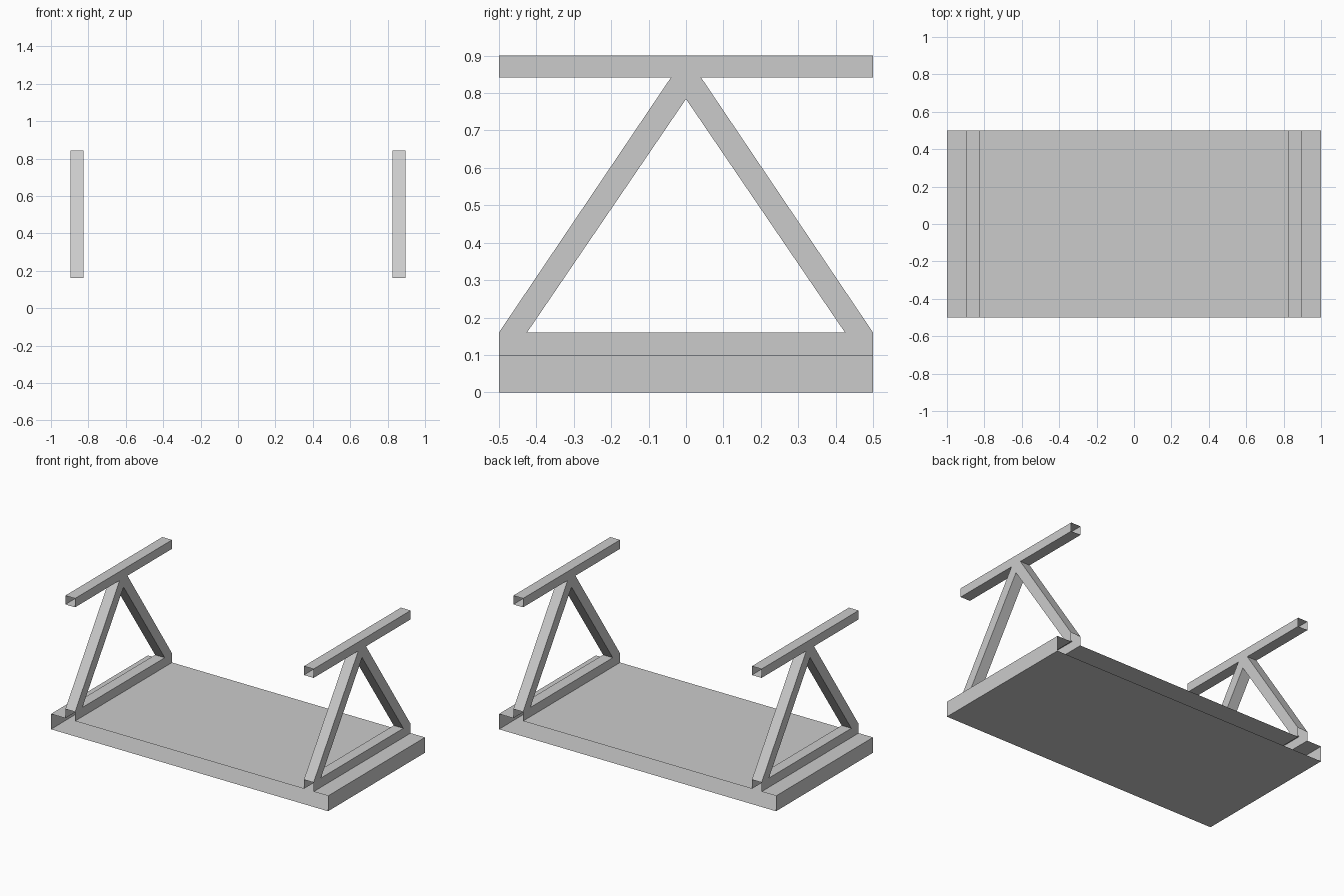
import bpy, bmesh
from mathutils import Vector

if "Cube" in bpy.data.objects:
    bpy.data.objects.remove(bpy.data.objects["Cube"])

X1, X2 = 0.826, 0.896          # inner and outer side of each trestle
D = 0.5                        # half depth
DECK, BASE, BAR, TOP = 0.1, 0.16, 0.842, 0.9


def face(bm, pts, out):
    """Add a face whose normal points along 'out'."""
    f = bm.faces.new([bm.verts.new(p) for p in pts])
    f.normal_update()
    if f.normal.dot(Vector(out)) < 0:
        f.normal_flip()


def finish(name, bm, mirror=False):
    bmesh.ops.remove_doubles(bm, verts=bm.verts, dist=1e-4)
    me = bpy.data.meshes.new(name)
    bm.to_mesh(me)
    bm.free()
    ob = bpy.data.objects.new(name, me)
    bpy.context.collection.objects.link(ob)
    if mirror:
        ob.modifiers.new("mirror", 'MIRROR').use_axis[0] = True
    return ob


def slab(bm, xa, xb, z, up):
    face(bm, [(xa, -D, z), (xb, -D, z), (xb, D, z), (xa, D, z)], (0, 0, up))


# Deck: hollow, open at front and back, slotted under the trestles
bm = bmesh.new()
slab(bm, -1, 1, 0, -1)
for xa, xb in [(-1, -X2), (-X1, X1), (X2, 1)]:
    slab(bm, xa, xb, DECK, 1)
for s in (-1, 1):
    face(bm, [(s, -D, 0), (s, D, 0), (s, D, DECK), (s, -D, DECK)], (s, 0, 0))
finish("deck", bm)

# Trestle: triangular frame with a top bar, open at the bar ends
bm = bmesh.new()


def strip(a, b, out):
    face(bm, [(X1, *a), (X2, *a), (X2, *b), (X1, *b)], (0, *out))


base = [(-D, DECK), (D, DECK), (D, BASE), (0.425, BASE), (-0.425, BASE), (-D, BASE)]
bar = [(-D, BAR), (-0.04, BAR), (0, BAR), (0.04, BAR), (D, BAR), (D, TOP), (-D, TOP)]
leg = [(0.425, BASE), (D, BASE), (0.04, BAR), (0, BAR), (0, 0.784)]
leg2 = [(-y, z) for y, z in leg]

# flat side walls
for x, n in ((X1, -1), (X2, 1)):
    for poly in (base, bar, leg, leg2):
        face(bm, [(x, y, z) for y, z in poly], (n, 0, 0))

# top of base rail, top of bar, then legs and bar underside on each side
strip((-0.425, BASE), (0.425, BASE), (0, 1))
strip((-D, TOP), (D, TOP), (0, 1))
for s in (-1, 1):
    strip((s * D, BASE), (s * 0.04, BAR), (s, 0.6))
    strip((s * 0.425, BASE), (0, 0.784), (-s, -0.6))
    strip((s * 0.04, BAR), (s * D, BAR), (0, -1))
finish("trestle", bm, mirror=True)
